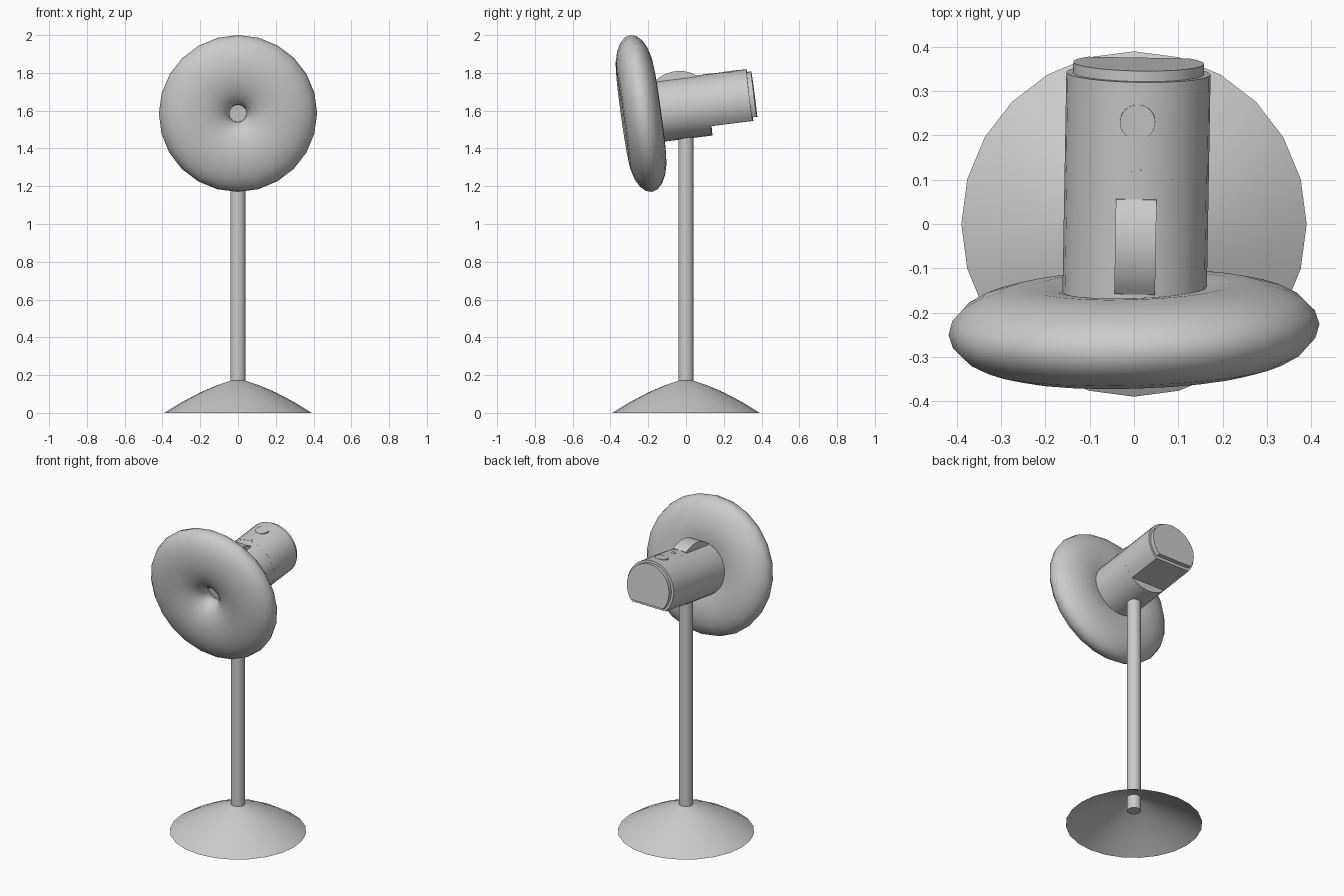
import bpy, bmesh
from math import sin, cos, pi, radians, sqrt, asin
from mathutils import Matrix

cube = bpy.data.objects.get("Cube")
if cube:
    bpy.data.objects.remove(cube, do_unlink=True)

grey = bpy.data.materials.new("plain grey")
grey.use_nodes = True
colour = (0.6, 0.6, 0.6, 1)
grey.diffuse_color = colour
grey.node_tree.nodes["Principled BSDF"].inputs["Base Color"].default_value = colour


def finish(name, bm, matrix=Matrix(), angle=35):
    bmesh.ops.recalc_face_normals(bm, faces=bm.faces)
    mesh = bpy.data.meshes.new(name)
    bm.to_mesh(mesh)
    bm.free()
    mesh.materials.append(grey)
    obj = bpy.data.objects.new(name, mesh)
    bpy.context.collection.objects.link(obj)
    obj.matrix_world = matrix
    bpy.ops.object.select_all(action='DESELECT')
    obj.select_set(True)
    bpy.context.view_layer.objects.active = obj
    bpy.ops.object.shade_smooth_by_angle(angle=radians(angle))
    return obj


def lathe(name, profile, closed=False, cap=False, sides=24, **kw):
    """Spin (radius, height) points about z."""
    bm = bmesh.new()
    rings = [[bm.verts.new((r * cos(2 * pi * i / sides), r * sin(2 * pi * i / sides), z))
              for i in range(sides)] for r, z in profile]
    pairs = list(zip(rings, rings[1:]))
    if closed:
        pairs.append((rings[-1], rings[0]))
    for a, b in pairs:
        for i in range(sides):
            j = (i + 1) % sides
            bm.faces.new((a[i], a[j], b[j], b[i]))
    if cap:
        bm.faces.new(rings[0])
        bm.faces.new(rings[-1])
    return finish(name, bm, **kw)


def prism(name, points, shift, **kw):
    """Extrude a flat outline of 3D points along a vector."""
    bm = bmesh.new()
    face = bm.faces.new([bm.verts.new(p) for p in points])
    new = bmesh.ops.extrude_face_region(bm, geom=[face], use_keep_orig=True)["geom"]
    verts = [v for v in new if isinstance(v, bmesh.types.BMVert)]
    bmesh.ops.translate(bm, verts=verts, vec=shift)
    return finish(name, bm, **kw)


def clipped_circle(radius, floor, y, steps=24):
    """Upright circle in the xz plane with a flat bottom at z = floor."""
    start = asin(max(-1, floor / radius))
    sweep = pi - 2 * start
    n = steps if floor <= -radius else steps + 1
    return [(radius * cos(start + sweep * i / steps), y,
             radius * sin(start + sweep * i / steps)) for i in range(n)]


# Stand: hollow domed foot and thin pole
lathe("base", [(0.39, 0), (0.30, 0.056), (0.20, 0.108), (0.11, 0.147), (0.035, 0.172)])
lathe("pole", [(0.04, 0.085), (0.04, 1.5)], cap=True, sides=20)

# Head frames: local y runs backwards along the motor axis
centre = Matrix.Translation((0, -0.238, 1.585))
motor = centre @ Matrix.Rotation(radians(-1), 4, 'Z') @ Matrix.Rotation(radians(7.2), 4, 'X')
ring = centre @ Matrix.Rotation(radians(1.7), 4, 'Z') @ Matrix.Rotation(radians(7.9), 4, 'X')

# Fan ring: flattened torus
tube = [(0.232 + 0.187 * cos(2 * pi * i / 20), 0.1 * sin(2 * pi * i / 20)) for i in range(20)]
lathe("fan_ring", tube, closed=True, angle=60, matrix=ring @ Matrix.Rotation(pi / 2, 4, 'X'))

# Motor: round front, flat-bottomed rear, inset end cap
R = 0.163
prism("motor_front", clipped_circle(R, -R, 0.03), (0, 0.33, 0), matrix=motor)
prism("motor_rear", clipped_circle(R, -0.113, 0.36), (0, 0.223, 0), matrix=motor)
prism("motor_cap", clipped_circle(0.148, -0.094, 0.58), (0, 0.027, 0), matrix=motor)

# Rounded handle bump on top of the motor
half, rise = 0.108, 0.036
arc_r = (half ** 2 + rise ** 2) / (2 * rise)
limit = asin(half / arc_r)
arc = []
for i in range(13):
    a = limit * (i / 6 - 1)
    arc.append((-0.046, 0.208 + arc_r * sin(a), R + rise - arc_r + arc_r * cos(a)))
arc = [(-0.046, 0.1, 0.1)] + arc + [(-0.046, 0.316, 0.1)]
prism("top_handle", arc, (0.092, 0, 0), matrix=motor)

# Flat round buttons behind the handle
for name, r, y in (("large_button", 0.04, 0.492), ("small_button", 0.013, 0.374)):
    lathe(name, [(r, R - 0.007), (r, R + 0.001)], cap=True,
          matrix=motor @ Matrix.Translation((0, y, 0)))
